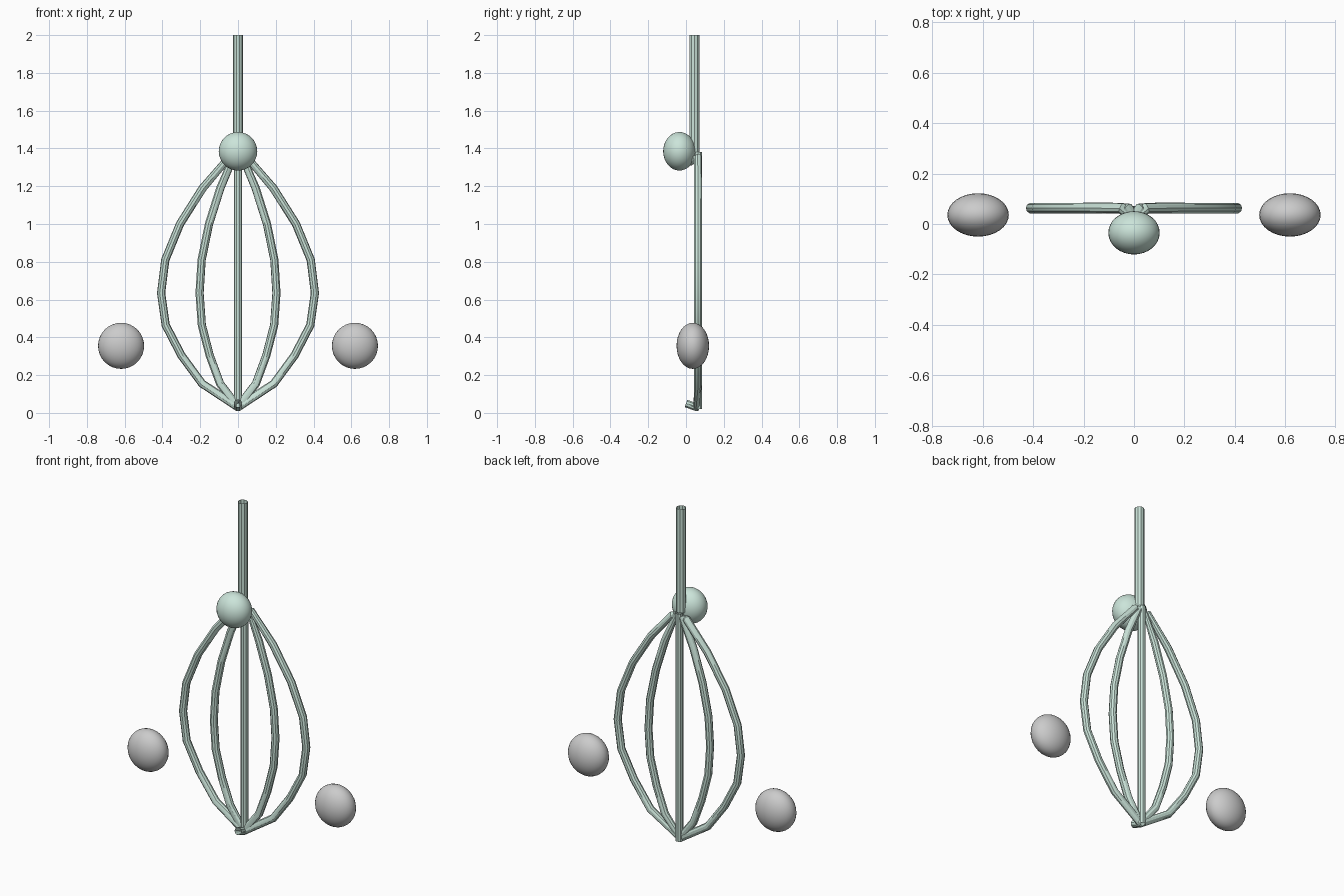
import bpy

if "Cube" in bpy.data.objects:
    bpy.data.objects.remove(bpy.data.objects["Cube"])

mint = bpy.data.materials.new("mint")
mint.diffuse_color = (0.60, 0.78, 0.70, 1)
mint.use_nodes = True
mint.node_tree.nodes["Principled BSDF"].inputs["Base Color"].default_value = mint.diffuse_color


def tube(name, points, radius):
    """Open round tube along a polyline, turned into a smooth mesh."""
    cu = bpy.data.curves.new(name, 'CURVE')
    cu.dimensions = '3D'
    cu.bevel_depth = radius
    cu.bevel_resolution = 3
    sp = cu.splines.new('POLY')
    sp.points.add(len(points) - 1)
    for p, co in zip(sp.points, points):
        p.co = (*co, 1)
    ob = bpy.data.objects.new(name, cu)
    bpy.context.collection.objects.link(ob)
    bpy.ops.object.select_all(action='DESELECT')
    ob.select_set(True)
    bpy.context.view_layer.objects.active = ob
    bpy.ops.object.convert(target='MESH')
    ob = bpy.context.object
    ob.data.materials.clear()
    ob.data.materials.append(mint)
    bpy.ops.object.shade_smooth_by_angle()
    return ob


def ellipsoid(name, loc, size, mat=None):
    bpy.ops.mesh.primitive_uv_sphere_add(segments=32, ring_count=16, radius=1, location=loc)
    ob = bpy.context.object
    ob.name = name
    ob.scale = size
    bpy.ops.object.shade_smooth()
    if mat:
        ob.data.materials.append(mat)


# Handle stem and knob
tube("stem", [(0, 0.045, 1.38), (0, 0.045, 2.0)], 0.027)
ellipsoid("knob", (0, -0.035, 1.385), (0.102, 0.086, 0.102), mint)

# Bowed ribs, hooked forward at both ends; inner pair is half as wide
Y = 0.063
bow = [(0.19, 0.155), (0.30, 0.305), (0.383, 0.465), (0.407, 0.635),
       (0.385, 0.81), (0.307, 1.0), (0.187, 1.19)]
for label, k in (("outer", 1), ("inner", 0.5)):
    for side, s in (("left", -1), ("right", 1)):
        path = [(0, 0.0, 0.05), (0, 0.055, 0.03)]
        path += [(s * k * x, Y, z) for x, z in bow]
        path += [(s * k * 0.05, Y, 1.35), (0, 0.02, 1.33)]
        tube(f"{label}_rib_{side}", path, 0.022)

# Straight centre rib
tube("centre_rib", [(0, Y, 0.02), (0, Y, 1.38)], 0.022)

# Loose flattened balls on each side
for side, s in (("left", -1), ("right", 1)):
    ellipsoid(f"side_ball_{side}", (s * 0.619, 0.036, 0.355), (0.122, 0.086, 0.122))
